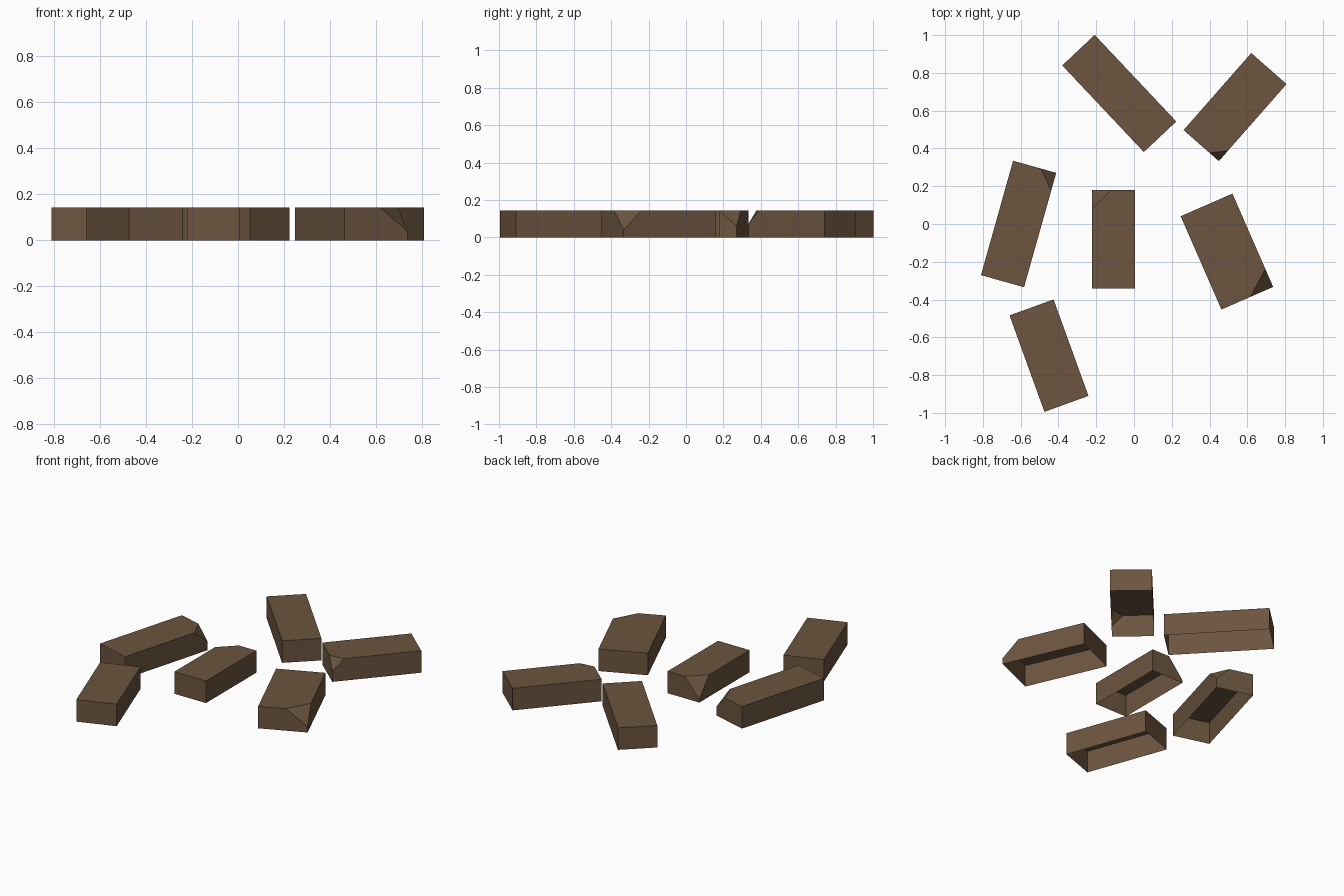
import bpy
import bmesh
import math
from mathutils import Vector

if "Cube" in bpy.data.objects:
    bpy.data.objects.remove(bpy.data.objects["Cube"])

H = 0.144  # brick height

brown = bpy.data.materials.new("brick brown")
brown.diffuse_color = (0.15, 0.09, 0.05, 1.0)
brown.use_nodes = True
brown.node_tree.nodes["Principled BSDF"].inputs["Base Color"].default_value = brown.diffuse_color


def brick(name, centre, length, width, angle, chip=None):
    """Open-bottomed brick; chip = (x sign, y sign, cut along length, cut along width, low z)."""
    bm = bmesh.new()
    # footprint corners, counter-clockwise
    signs = [(-1, -1), (1, -1), (1, 1), (-1, 1)]
    base, tops, triangle = [], [], None
    for sx, sy in signs:
        p = Vector((sx * length / 2, sy * width / 2, 0))
        base.append(bm.verts.new(p))
        up = p + Vector((0, 0, H))
        if chip and (sx, sy) == chip[:2]:
            along = bm.verts.new(up - Vector((sx * chip[2], 0, 0)))
            across = bm.verts.new(up - Vector((0, sy * chip[3], 0)))
            low = bm.verts.new((p.x, p.y, chip[4]))
            # order the two cut points so they run counter-clockwise
            pair = [along, across] if sx * sy < 0 else [across, along]
            tops.append((pair[0], low, pair[1]))
            triangle = (pair[0], low, pair[1])
        else:
            tops.append((bm.verts.new(up),))
    # top face, leaving out the chipped corner point
    bm.faces.new([v for t in tops for v in (t if len(t) == 1 else (t[0], t[2]))])
    if triangle:
        bm.faces.new(triangle)
    # side walls
    for i in range(4):
        j = (i + 1) % 4
        start = list(tops[i][1:]) if len(tops[i]) == 3 else list(tops[i])
        end = list(tops[j][:2]) if len(tops[j]) == 3 else list(tops[j])
        bm.faces.new([base[i], base[j]] + end[::-1] + start[::-1])
    mesh = bpy.data.meshes.new(name)
    bm.to_mesh(mesh)
    bm.free()
    mesh.materials.append(brown)
    obj = bpy.data.objects.new(name, mesh)
    obj.location = (centre[0], centre[1], 0)
    obj.rotation_euler.z = math.radians(angle)
    bpy.context.collection.objects.link(obj)


# scattered bricks, four of them with a chipped corner
brick("brick_back_left", (-0.078, 0.691), 0.63, 0.236, -46.7)
brick("brick_back_right", (0.535, 0.619), 0.543, 0.249, 48.7, (-1, -1, 0.073, 0.066, 0.07))
brick("brick_left", (-0.611, 0.0), 0.629, 0.237, 74.3, (1, -1, 0.099, 0.083, 0.06))
brick("brick_middle", (-0.108, -0.08), 0.521, 0.229, 90, (1, 1, 0.1, 0.103, 0.02))
brick("brick_right", (0.492, -0.146), 0.539, 0.299, -66.4, (1, 1, 0.104, 0.132, 0.04))
brick("brick_front_left", (-0.45, -0.697), 0.543, 0.248, -70.1)
